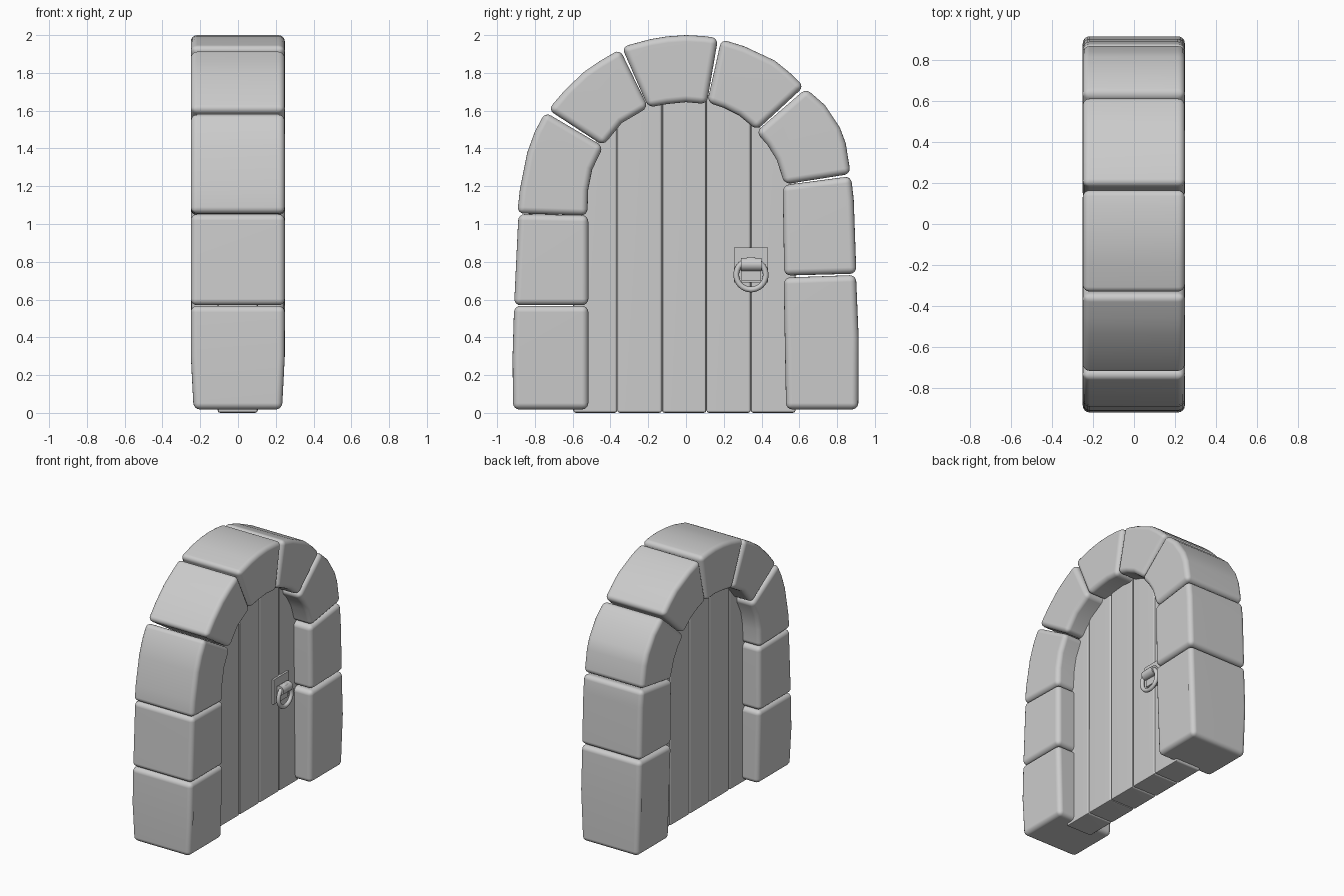
import bpy, bmesh, math
from mathutils import Matrix

if "Cube" in bpy.data.objects:
    bpy.data.objects.remove(bpy.data.objects["Cube"])


def finish(bm, name):
    bmesh.ops.recalc_face_normals(bm, faces=bm.faces)
    me = bpy.data.meshes.new(name)
    bm.to_mesh(me)
    bm.free()
    ob = bpy.data.objects.new(name, me)
    bpy.context.collection.objects.link(ob)
    for p in me.polygons:
        p.use_smooth = True
    me.set_sharp_from_angle(angle=math.radians(45))
    ob.modifiers.new("weighted_normals", 'WEIGHTED_NORMAL').keep_sharp = True
    return ob


def slab(name, pts, x0, x1, bevel, segs=4, taper=1.0):
    """Extrude a (y, z) outline between x0 and x1, then round its sharp edges."""
    bm = bmesh.new()
    rings = []
    for x in (x0, x1):
        rings.append([bm.verts.new((x * (taper if z < 0.1 else 1), y, z)) for y, z in pts])
    a, b = rings
    n = len(pts)
    bm.faces.new(a)
    bm.faces.new(b[::-1])
    for i in range(n):
        j = (i + 1) % n
        bm.faces.new((a[i], b[i], b[j], a[j]))
    bmesh.ops.recalc_face_normals(bm, faces=bm.faces)
    if bevel:
        edges = [e for e in bm.edges if e.calc_face_angle() > math.radians(38)]
        bmesh.ops.bevel(bm, geom=edges, offset=bevel, segments=segs, profile=0.5,
                        affect='EDGES', clamp_overlap=True)
    return finish(bm, name)


# Arch stones, outlines in (y, z)
stones = [
    [(-.916, .018), (-.517, .018), (-.517, .567), (-.91, .567), (-.918, .3)],
    [(-.91, .57), (-.517, .57), (-.517, 1.046), (-.887, 1.053)],
    [(-.893, 1.056), (-.522, 1.045), (-.518, 1.18), (-.496, 1.29), (-.437, 1.41),
     (-.745, 1.592), (-.80, 1.49), (-.84, 1.38), (-.88, 1.18)],
    [(-.73, 1.605), (-.438, 1.415), (-.34, 1.535), (-.20, 1.617), (-.35, 1.925),
     (-.46, 1.86), (-.54, 1.805), (-.64, 1.71)],
    [(-.34, 1.938), (-.20, 1.617), (-.10, 1.635), (0, 1.645), (.11, 1.635),
     (.17, 1.985), (.09, 1.995), (0, 2.0), (-.10, 1.993), (-.19, 1.978)],
    [(.187, 1.978), (.112, 1.644), (.20, 1.615), (.28, 1.575), (.375, 1.497),
     (.625, 1.728), (.55, 1.80), (.47, 1.865), (.31, 1.94)],
    [(.635, 1.717), (.37, 1.487), (.43, 1.42), (.48, 1.34), (.522, 1.21),
     (.872, 1.265), (.845, 1.43), (.815, 1.51), (.735, 1.63)],
    [(.512, 1.205), (.874, 1.253), (.888, 1.13), (.902, .737), (.52, .727)],
    [(.517, .716), (.90, .73), (.914, .4), (.912, .018), (.53, .018)],
]
for i, pts in enumerate(stones):
    slab(f"arch_stone_{i + 1}", pts, -.25, .248, .034, taper=.94 if i in (0, 8) else 1)

# Door planks, tops follow the arch and tuck into the stones
seams = [-.597, -.364, -.127, .108, .343, .58]
tops = [1.30, 1.56, 1.69, 1.69, 1.58, 1.25]
for i in range(5):
    y0, y1 = seams[i], seams[i + 1]
    slab(f"door_plank_{i + 1}", [(y0, 0), (y1, 0), (y1, tops[i + 1]), (y0, tops[i])],
         -.108, .105, .014, 2)

# Handle plate and staple
slab("handle_plate", [(.254, .69), (.433, .69), (.433, .875), (.254, .875)], .09, .12, 0)
slab("handle_staple", [(.292, .70), (.398, .70), (.398, .79), (.292, .79)], .11, .137, 0)
bm = bmesh.new()
bmesh.ops.create_cone(bm, cap_ends=True, segments=16, radius1=.035, radius2=.035, depth=.11,
                      matrix=Matrix.Translation((.142, .345, .786)) @ Matrix.Rotation(math.pi / 2, 4, 'X'))
finish(bm, "handle_barrel")

# Pull ring
bpy.ops.mesh.primitive_torus_add(major_radius=.078, minor_radius=.015, major_segments=32,
                                 minor_segments=10, location=(.15, .344, .731),
                                 rotation=(0, math.pi / 2, 0))
ring = bpy.context.object
ring.name = "pull_ring"
bpy.ops.object.shade_smooth()
